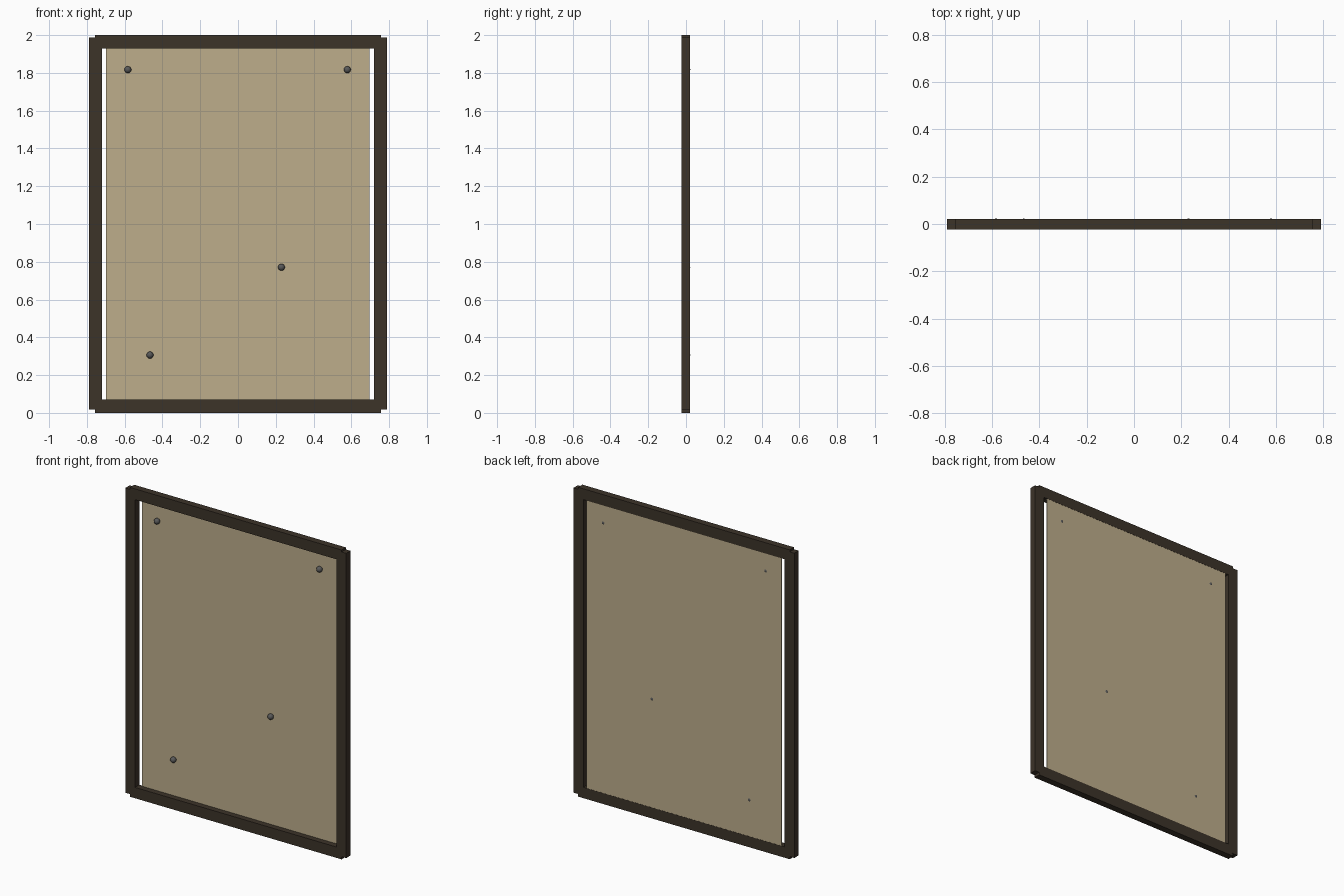
import bpy

if "Cube" in bpy.data.objects:
    bpy.data.objects.remove(bpy.data.objects["Cube"])


def material(name, rgb):
    m = bpy.data.materials.new(name)
    m.diffuse_color = (*rgb, 1)
    m.use_nodes = True
    m.node_tree.nodes["Principled BSDF"].inputs["Base Color"].default_value = m.diffuse_color
    return m


WOOD = material("dark_wood", (0.045, 0.033, 0.022))
BOARD = material("board_tan", (0.51, 0.42, 0.26))
METAL = material("pin_metal", (0.1, 0.1, 0.1))


def box(name, x, y, z, mat):
    """Box from (min, max) ranges on each axis."""
    bpy.ops.mesh.primitive_cube_add(size=1, location=[sum(r) / 2 for r in (x, y, z)])
    o = bpy.context.object
    o.name = name
    o.scale = [r[1] - r[0] for r in (x, y, z)]
    bpy.ops.object.transform_apply(location=False, rotation=False, scale=True)
    o.data.materials.append(mat)
    return o


DEPTH = (-0.023, 0.021)

# frame rails: horizontals run full height range, stiles stop just short
box("bottom_rail", (-0.757, 0.757), DEPTH, (0, 0.07), WOOD)
box("top_rail", (-0.757, 0.757), DEPTH, (1.93, 2.0), WOOD)
for side, name in ((-1, "left_stile"), (1, "right_stile")):
    box(name, sorted((side * 0.72, side * 0.79)), DEPTH, (0.017, 1.987), WOOD)

# thin board set at the back of the frame
box("panel", (-0.698, 0.696), (0.014, 0.02), (0.06, 1.94), BOARD)

# round pins pushed through the board
for x, z in ((-0.583, 1.817), (0.579, 1.817), (0.23, 0.771), (-0.466, 0.306)):
    bpy.ops.mesh.primitive_uv_sphere_add(segments=16, ring_count=8, radius=0.0185,
                                         location=(x, 0.0045, z))
    pin = bpy.context.object
    pin.name = "pin"
    pin.data.materials.append(METAL)
    bpy.ops.object.shade_smooth()
